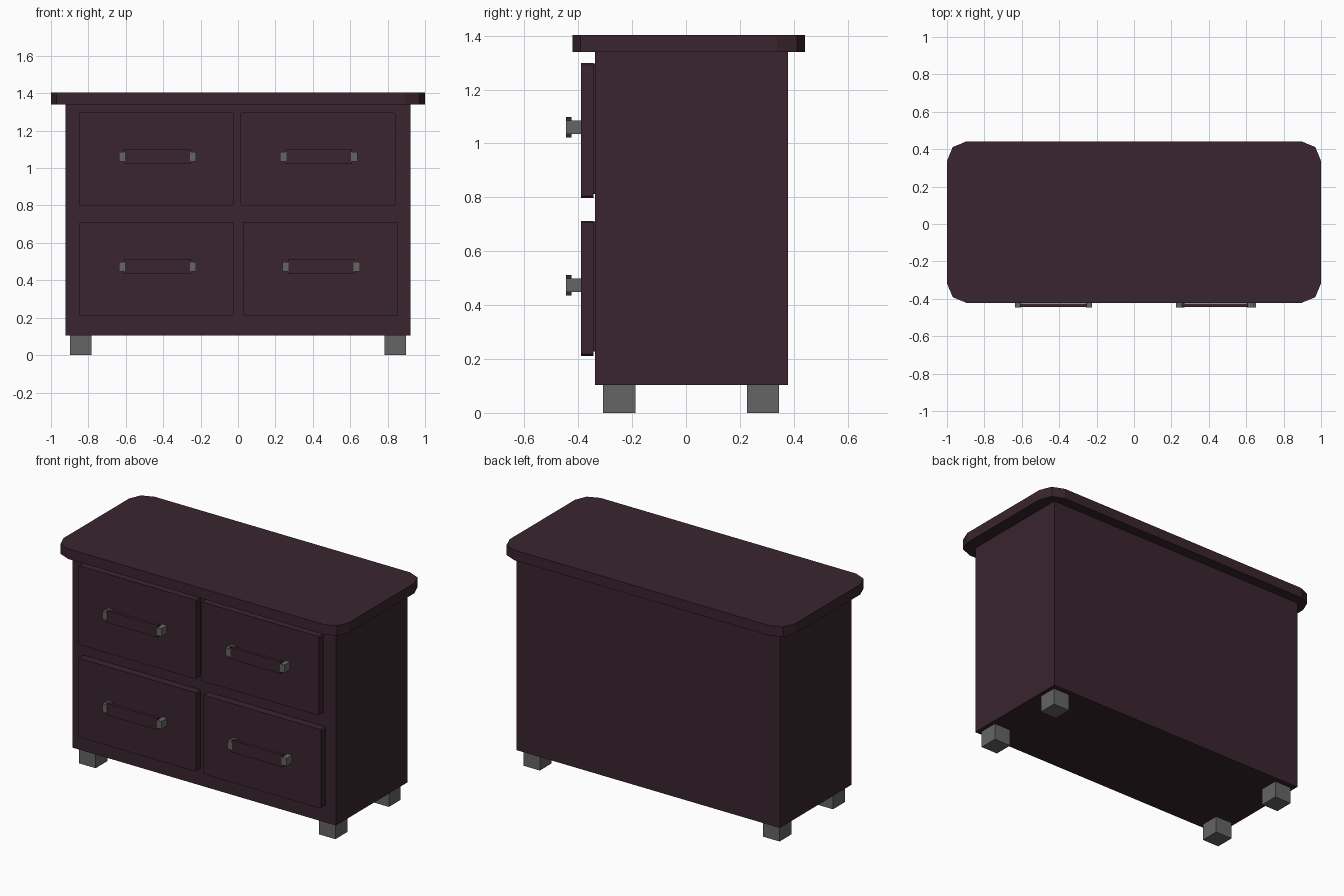
import bpy, bmesh

if "Cube" in bpy.data.objects:
    bpy.data.objects.remove(bpy.data.objects["Cube"])

def material(name, rgb):
    m = bpy.data.materials.new(name)
    m.diffuse_color = (*rgb, 1)
    m.use_nodes = True
    m.node_tree.nodes["Principled BSDF"].inputs["Base Color"].default_value = m.diffuse_color
    return m

WOOD = material("dark plum wood", (0.041, 0.018, 0.027))
METAL = material("grey metal", (0.13, 0.13, 0.13))

def box(name, x, y, z, mat, bevel=0, segments=1, axis=2):
    """Box from ranges; bevel rounds only the edges parallel to axis."""
    bm = bmesh.new()
    bmesh.ops.create_cube(bm, size=1)
    for v in bm.verts:
        for i, (lo, hi) in enumerate((x, y, z)):
            v.co[i] = hi if v.co[i] > 0 else lo
    if bevel:
        edges = [e for e in bm.edges
                 if abs(e.verts[0].co[axis] - e.verts[1].co[axis]) > 1e-5]
        bmesh.ops.bevel(bm, geom=edges, offset=bevel, segments=segments,
                        profile=0.5, affect='EDGES')
    mesh = bpy.data.meshes.new(name)
    bm.to_mesh(mesh)
    bm.free()
    mesh.materials.append(mat)
    ob = bpy.data.objects.new(name, mesh)
    bpy.context.collection.objects.link(ob)
    return ob

# Cabinet body and round-cornered top
box("body", (-0.922, 0.922), (-0.337, 0.378), (0.104, 1.339), WOOD)
box("top_board", (-1, 1), (-0.422, 0.442), (1.339, 1.403), WOOD, 0.105, 2)

# Feet
for side in (-1, 1):
    xs = sorted((side * 0.782, side * 0.898))
    box("front_foot", xs, (-0.308, -0.188), (0, 0.11), METAL)
    box("back_foot", xs, (0.227, 0.346), (0, 0.11), METAL)

# Drawers: front panel, recessed backing, handle bar and two posts
def drawer(name, x, z, h):
    box(name + "_front", (x, x + 0.828), (-0.389, -0.344), (z, z + 0.5), WOOD, 0.006, 1, 1)
    box(name + "_backing", (x + 0.008, x + 0.82), (-0.346, -0.33), (z + 0.015, z + 0.498), WOOD)
    hx = x + 0.212
    box(name + "_handle_bar", (hx + 0.028, hx + 0.385), (-0.445, -0.425),
        (h - 0.038, h + 0.038), WOOD)
    for px in (hx, hx + 0.38):
        box(name + "_handle_post", (px, px + 0.033), (-0.446, -0.385),
            (h - 0.025, h + 0.025), METAL)

drawer("upper_left_drawer", -0.849, 0.798, 1.06)
drawer("upper_right_drawer", 0.013, 0.798, 1.06)
drawer("lower_left_drawer", -0.849, 0.212, 0.473)
drawer("lower_right_drawer", 0.026, 0.212, 0.473)
